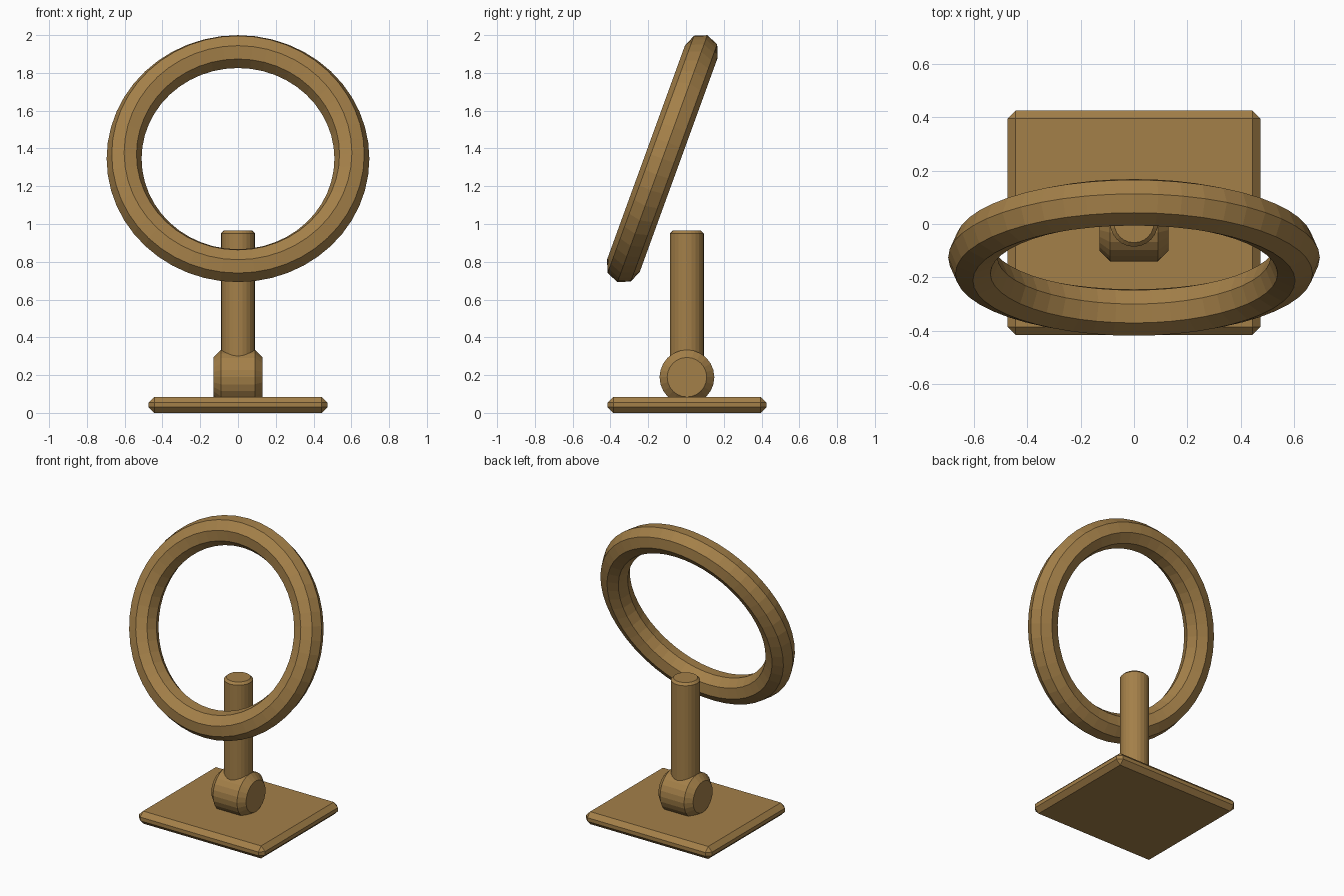
import bpy, bmesh
from math import radians, pi, cos, sin
from mathutils import Matrix

cube = bpy.data.objects.get("Cube")
if cube:
    bpy.data.objects.remove(cube, do_unlink=True)

# Single warm brass-brown finish
COLOR = (0.37, 0.215, 0.066, 1.0)
brass = bpy.data.materials.new("warm_brown")
brass.diffuse_color = COLOR
brass.use_nodes = True
brass.node_tree.nodes["Principled BSDF"].inputs["Base Color"].default_value = COLOR

DEPTH = 0.005   # y of the stand's centre


def add_object(name, bm, location, rotation=(0, 0, 0)):
    bmesh.ops.recalc_face_normals(bm, faces=bm.faces)
    mesh = bpy.data.meshes.new(name)
    bm.to_mesh(mesh)
    bm.free()
    mesh.materials.append(brass)
    obj = bpy.data.objects.new(name, mesh)
    obj.location, obj.rotation_euler = location, rotation
    bpy.context.collection.objects.link(obj)
    return obj


def bevel(obj, width):
    mod = obj.modifiers.new("chamfer", 'BEVEL')
    mod.width, mod.segments = width, 1
    mod.limit_method, mod.angle_limit = 'ANGLE', radians(40)


def cylinder(name, radius, length, sides, location, rotation=(0, 0, 0), chamfer=0.01):
    bm = bmesh.new()
    bmesh.ops.create_cone(bm, cap_ends=True, segments=sides, radius1=radius,
                          radius2=radius, depth=length)
    obj = add_object(name, bm, location, rotation)
    bevel(obj, chamfer)


# Base plate with chamfered edges
bm = bmesh.new()
bmesh.ops.create_cube(bm, size=1)
bmesh.ops.scale(bm, vec=(0.946, 0.84, 0.085), verts=bm.verts)
bevel(add_object("base_plate", bm, (0, DEPTH, 0.0425)), 0.03)

# Pivot barrel lying across the base, and the upright post
cylinder("pivot_barrel", 0.145, 0.26, 24, (0, DEPTH, 0.189), (0, pi / 2, 0), 0.04)
cylinder("post", 0.09, 0.775, 24, (0, DEPTH, 0.5775), chamfer=0.015)

# Tilted ring: octagonal section spun around the ring's axis
bm = bmesh.new()
section = [bm.verts.new((0.603 + 0.0925 * cos(k * pi / 4), 0, 0.0925 * sin(k * pi / 4)))
           for k in range(8)]
edges = [bm.edges.new((section[k], section[(k + 1) % 8])) for k in range(8)]
bmesh.ops.spin(bm, geom=section + edges, cent=(0, 0, 0), axis=(0, 0, 1),
               angle=2 * pi, steps=48, use_duplicate=False)
bmesh.ops.remove_doubles(bm, verts=bm.verts, dist=0.0005)
add_object("mirror_ring", bm, (0, -0.125, 1.346), (radians(90 - 20), 0, 0))
